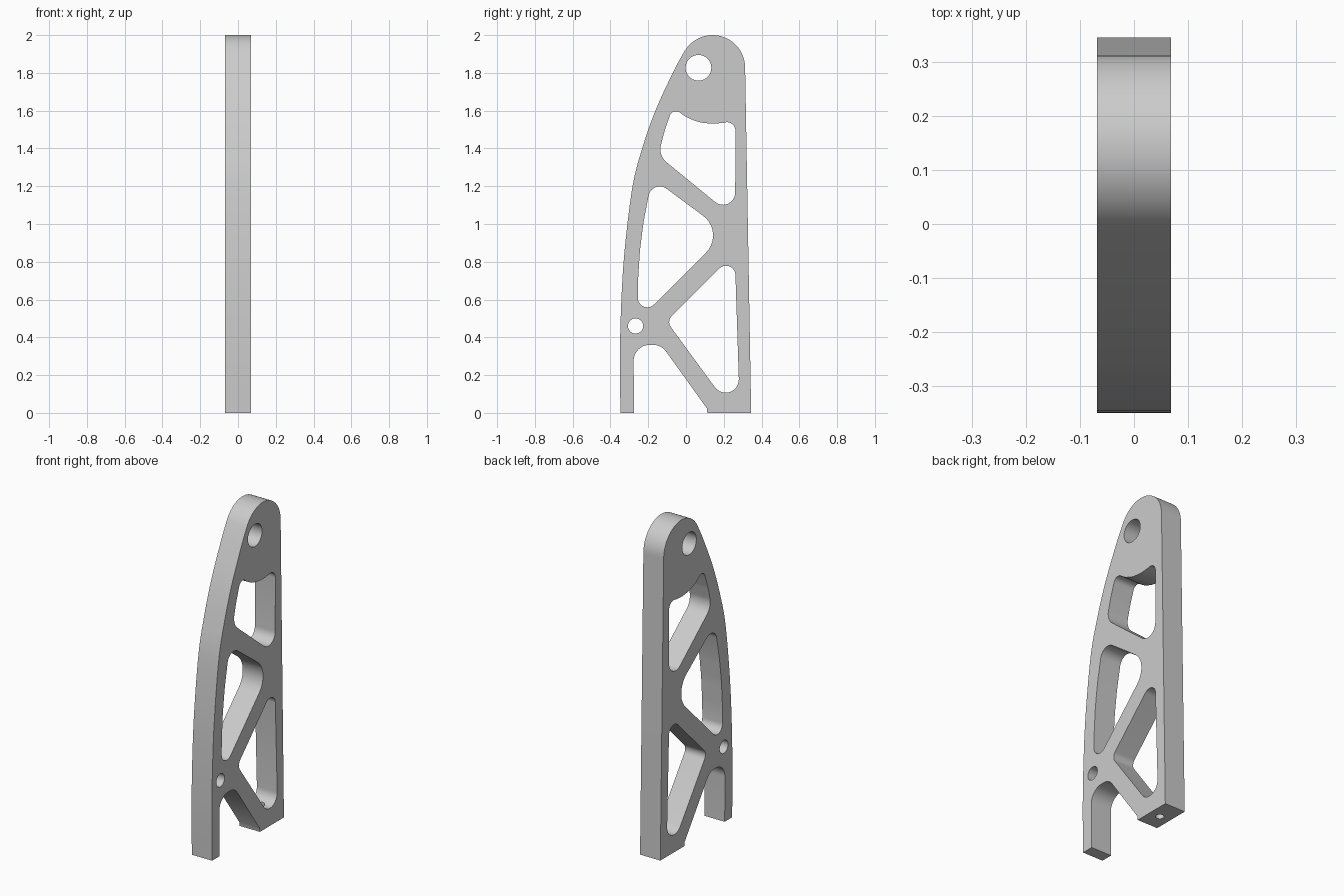
import bpy, bmesh, math
from mathutils import Vector, Matrix

HALF = 0.0685  # half thickness of the plate

if "Cube" in bpy.data.objects:
    bpy.data.objects.remove(bpy.data.objects["Cube"])


def rounded(corners, steps=12):
    """Polygon from (y, z, radius) corners; each corner becomes an arc."""
    out = []
    n = len(corners)
    for i, (y, z, r) in enumerate(corners):
        p = Vector((y, z))
        if r == 0:
            out.append(p)
            continue
        a = (Vector(corners[i - 1][:2]) - p).normalized()
        b = (Vector(corners[(i + 1) % n][:2]) - p).normalized()
        half = a.angle(b) / 2
        centre = p + (a + b).normalized() * r / math.sin(half)
        start = p + a * r / math.tan(half) - centre
        end = p + b * r / math.tan(half) - centre
        sweep = start.angle_signed(end)
        for k in range(steps + 1):
            t = -sweep * k / steps
            out.append(centre + Matrix.Rotation(t, 2) @ start)
    return out


def circle(y, z, r, n=40):
    return [Vector((y + r * math.cos(math.tau * k / n), z + r * math.sin(math.tau * k / n)))
            for k in range(n)]


def spline(pts, steps=6):
    """Smooth path through points (Catmull-Rom)."""
    p = [Vector(q) for q in pts]
    p = [2 * p[0] - p[1]] + p + [2 * p[-1] - p[-2]]
    out = []
    for a, b, c, d in zip(p, p[1:], p[2:], p[3:]):
        for k in range(steps):
            t = k / steps
            out.append(0.5 * (2 * b + (c - a) * t + (2 * a - 5 * b + 4 * c - d) * t * t
                              + (3 * b - a - 3 * c + d) * t ** 3))
    return out + [p[-2]]


# Outer outline: bowed front edge, round head, straight back, foot and arch
front_edge = spline([(-0.347, 0), (-0.35, 0.3), (-0.342, 0.6), (-0.324, 0.87), (-0.283, 1.2),
                     (-0.232, 1.4), (-0.162, 1.6), (-0.07, 1.8), (-0.009, 1.914)])
head = [Vector((0.141 + 0.172 * math.cos(math.radians(a)), 1.828 + 0.172 * math.sin(math.radians(a))))
        for a in range(145, -1, -5)]
base = rounded([(0.345, 0, 0), (0.113, 0, 0), (0.11, 0.025, 0),
                (-0.131, 0.36, 0.085), (-0.278, 0.36, 0.085), (-0.275, 0, 0)])

# Openings
upper_window = rounded([(-0.07, 1.62, 0.035), (-0.114, 1.49, 0.15), (-0.147, 1.363, 0.09),
                        (0.26, 1.03, 0.065), (0.262, 1.556, 0.045), (0.2, 1.536, 0),
                        (0.14, 1.53, 0.2), (0.07, 1.538, 0.2), (0.0, 1.565, 0.2)])
middle_window = rounded([(-0.18, 1.244, 0.06), (0.211, 0.954, 0.128), (-0.256, 0.487, 0.05),
                         (-0.254, 0.7, 1), (-0.244, 0.86, 1), (-0.225, 1.01, 1)], 10)
lower_window = rounded([(0.258, 0.846, 0.05), (-0.103, 0.485, 0.045), (0.287, -0.047, 0.07)])
pivot_hole = circle(0.066, 1.827, 0.068)
pin_hole = circle(-0.267, 0.46, 0.04)

# Plate: fill the outline with its openings, then extrude across x
bm = bmesh.new()
for loop in (front_edge + head + base, upper_window, middle_window, lower_window, pivot_hole, pin_hole):
    verts = [bm.verts.new((-HALF, p.x, p.y)) for p in loop]
    for i, v in enumerate(verts):
        bm.edges.new((verts[i - 1], v))
bmesh.ops.remove_doubles(bm, verts=bm.verts[:], dist=0.0002)
bmesh.ops.triangle_fill(bm, use_beauty=True, use_dissolve=False, edges=bm.edges[:])
extruded = bmesh.ops.extrude_face_region(bm, geom=bm.faces[:], use_keep_orig=True)
bmesh.ops.translate(bm, vec=(2 * HALF, 0, 0),
                    verts=[g for g in extruded["geom"] if isinstance(g, bmesh.types.BMVert)])
bmesh.ops.recalc_face_normals(bm, faces=bm.faces[:])
mesh = bpy.data.meshes.new("support_bracket")
bm.to_mesh(mesh)
bm.free()
bracket = bpy.data.objects.new("support_bracket", mesh)
bpy.context.collection.objects.link(bracket)

# Material
grey = bpy.data.materials.new("plain_grey")
grey.use_nodes = True
grey.diffuse_color = (0.6, 0.6, 0.6, 1)
grey.node_tree.nodes["Principled BSDF"].inputs["Base Color"].default_value = (0.6, 0.6, 0.6, 1)
mesh.materials.append(grey)

# Screw hole up through the foot into the lower window
bpy.ops.mesh.primitive_cylinder_add(vertices=24, radius=0.023, depth=0.3, location=(0, 0.217, 0.05))
cutter = bpy.context.object
cutter.name = "foot_hole_cutter"
cutter.hide_render = True
cutter.data.materials.append(grey)
cut = bracket.modifiers.new("foot_hole", "BOOLEAN")
cut.operation = "DIFFERENCE"
cut.solver = "EXACT"
cut.object = cutter
bpy.ops.object.select_all(action="DESELECT")
bracket.select_set(True)
bpy.context.view_layer.objects.active = bracket
bpy.ops.object.modifier_apply(modifier=cut.name)
bpy.data.objects.remove(cutter)
bpy.ops.object.shade_smooth_by_angle(angle=math.radians(30))
